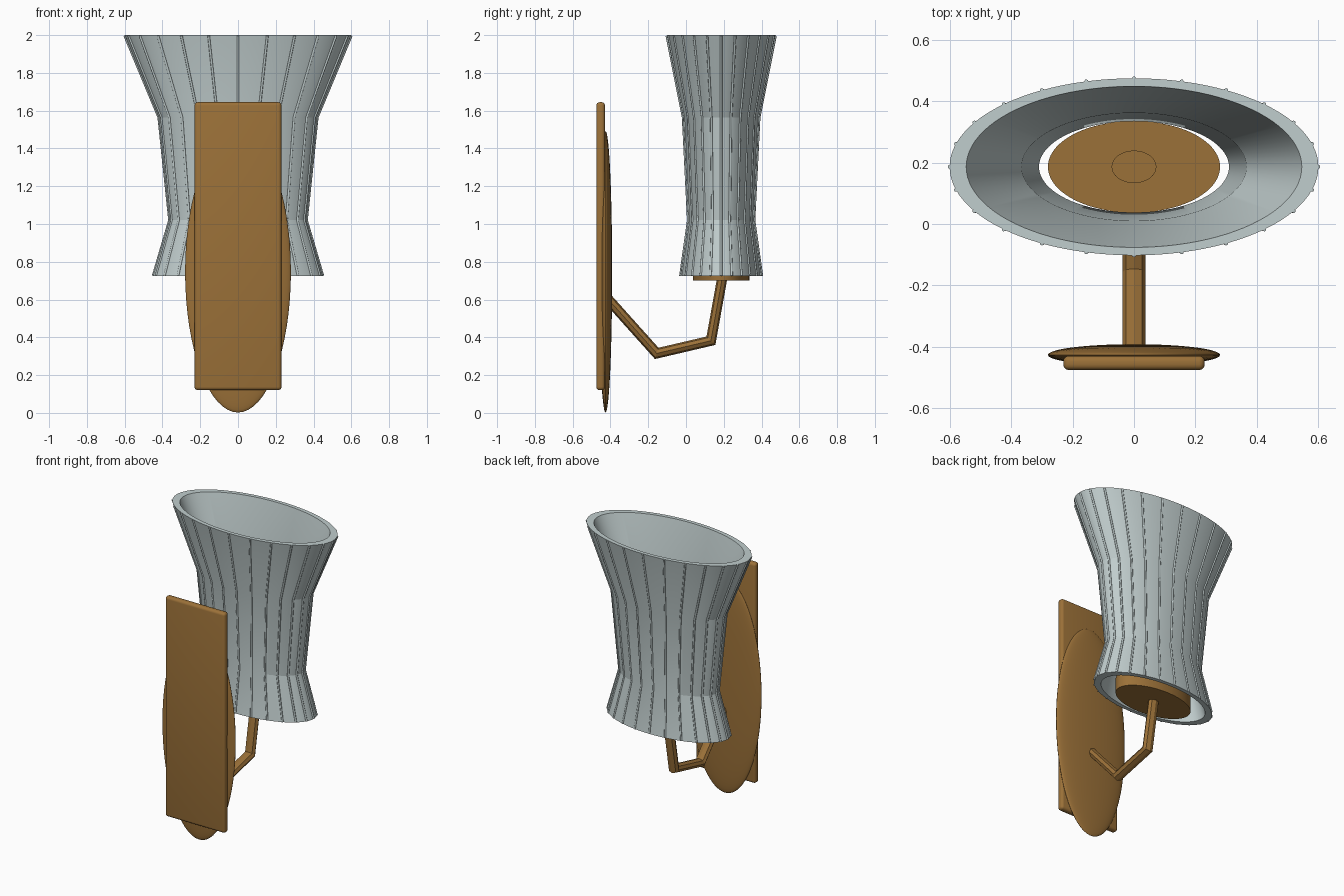
import bpy, bmesh, math
from mathutils import Vector

if "Cube" in bpy.data.objects:
    bpy.data.objects.remove(bpy.data.objects["Cube"])


def material(name, rgb):
    m = bpy.data.materials.new(name)
    m.use_nodes = True
    m.diffuse_color = (*rgb, 1)
    m.node_tree.nodes["Principled BSDF"].inputs["Base Color"].default_value = (*rgb, 1)
    return m


BRONZE = material("bronze", (0.33, 0.165, 0.04))
GLASS = material("pale grey glass", (0.53, 0.61, 0.61))
SHADE_Y = 0.186      # depth of the shade axis
FLAT = 0.48          # depth to width ratio of the oval shade


def finish(name, bm, mat, angle=None):
    bmesh.ops.recalc_face_normals(bm, faces=bm.faces)
    mesh = bpy.data.meshes.new(name)
    bm.to_mesh(mesh)
    bm.free()
    mesh.materials.append(mat)
    ob = bpy.data.objects.new(name, mesh)
    bpy.context.collection.objects.link(ob)
    if angle:
        bpy.ops.object.select_all(action="DESELECT")
        ob.select_set(True)
        bpy.context.view_layer.objects.active = ob
        bpy.ops.object.shade_smooth_by_angle(angle=math.radians(angle))
    return ob


def bridge(bm, a, b):
    for i in range(len(a)):
        j = (i + 1) % len(a)
        bm.faces.new((a[i], a[j], b[j], b[i]))


def oval_lathe(name, profile, mat, angle, closed=False, steps=96):
    """Stack oval rings from (x radius, y radius, z) points."""
    bm = bmesh.new()
    turn = [2 * math.pi * i / steps for i in range(steps)]
    rings = [[bm.verts.new((rx * math.cos(t), SHADE_Y + ry * math.sin(t), z)) for t in turn]
             for rx, ry, z in profile]
    for a, b in zip(rings, rings[1:]):
        bridge(bm, a, b)
    if closed:
        bridge(bm, rings[-1], rings[0])
    else:
        bm.faces.new(rings[0])
        bm.faces.new(rings[-1])
    return finish(name, bm, mat, angle)


def tube(bm, path, normal, wide, thick, sides):
    """Mitred tube along a path lying in the plane with the given normal."""
    path = [Vector(p) for p in path]
    rings = []
    for i, p in enumerate(path):
        d_in = (p - path[max(i - 1, 0)]).normalized()
        d_out = (path[min(i + 1, len(path) - 1)] - p).normalized()
        along = (d_in + d_out).normalized()
        mitre = 1 / max(along.dot(d_out or d_in), 0.3) if 0 < i < len(path) - 1 else 1
        v = along.cross(normal) * thick * mitre
        rings.append([bm.verts.new(p + normal * wide * math.cos(t) + v * math.sin(t))
                      for t in (2 * math.pi * k / sides for k in range(sides))])
    for a, b in zip(rings, rings[1:]):
        bridge(bm, a, b)
    bm.faces.new(rings[0])
    bm.faces.new(rings[-1])


# Wall plate with rounded edges
bm = bmesh.new()
bmesh.ops.create_cube(bm, size=1)
bmesh.ops.scale(bm, vec=(0.46, 0.046, 1.525), verts=bm.verts)
bmesh.ops.translate(bm, vec=(0, -0.452, 0.8825), verts=bm.verts)
bmesh.ops.bevel(bm, geom=bm.edges[:], offset=0.018, segments=4, profile=0.5, affect="EDGES")
finish("wall_plate", bm, BRONZE, 30)

# Oval domed plate
bm = bmesh.new()
bmesh.ops.create_uvsphere(bm, u_segments=64, v_segments=32, radius=1)
for v in bm.verts:
    x, y, z = v.co
    v.co = (0.28 * x, -0.426 - 0.035 * z, 0.747 + 0.745 * y)
finish("oval_plate", bm, BRONZE, 40)

# Bent arm
bm = bmesh.new()
tube(bm, [(0, -0.415, 0.605), (0, -0.155, 0.315), (0, 0.132, 0.382), (0, 0.192, 0.715)],
     Vector((1, 0, 0)), 0.037, 0.027, 8)
finish("arm", bm, BRONZE)

# Cup that holds the shade
oval_lathe("shade_cup", [(0.28, 0.149, 0.70), (0.28, 0.149, 0.80)], BRONZE, 30)
oval_lathe("cup_boss", [(0.073, 0.053, 0.79), (0.073, 0.053, 0.82)], BRONZE, 30, steps=32)

# Hollow flared shade
outline = [(0.45, 0.725), (0.363, 1.02), (0.42, 1.565), (0.60, 2.0)]
wall = 0.054
outer = [(r, r * FLAT, z) for r, z in outline]
inner = [(r - wall, (r - wall) * FLAT, z) for r, z in reversed(outline)]
oval_lathe("shade", outer + inner, GLASS, 12, closed=True)

# Fine ribs down the outside of the shade
bm = bmesh.new()
for k in range(24):
    t = 2 * math.pi * k / 24
    ray = Vector((math.cos(t), FLAT * math.sin(t), 0))
    path = [ray * r + Vector((0, SHADE_Y, min(z, 1.997))) for r, z in outline]
    side = Vector((-ray.y, ray.x, 0)).normalized()
    tube(bm, path, side, 0.0065, 0.0065, 8)
finish("shade_ribs", bm, GLASS, 50)
